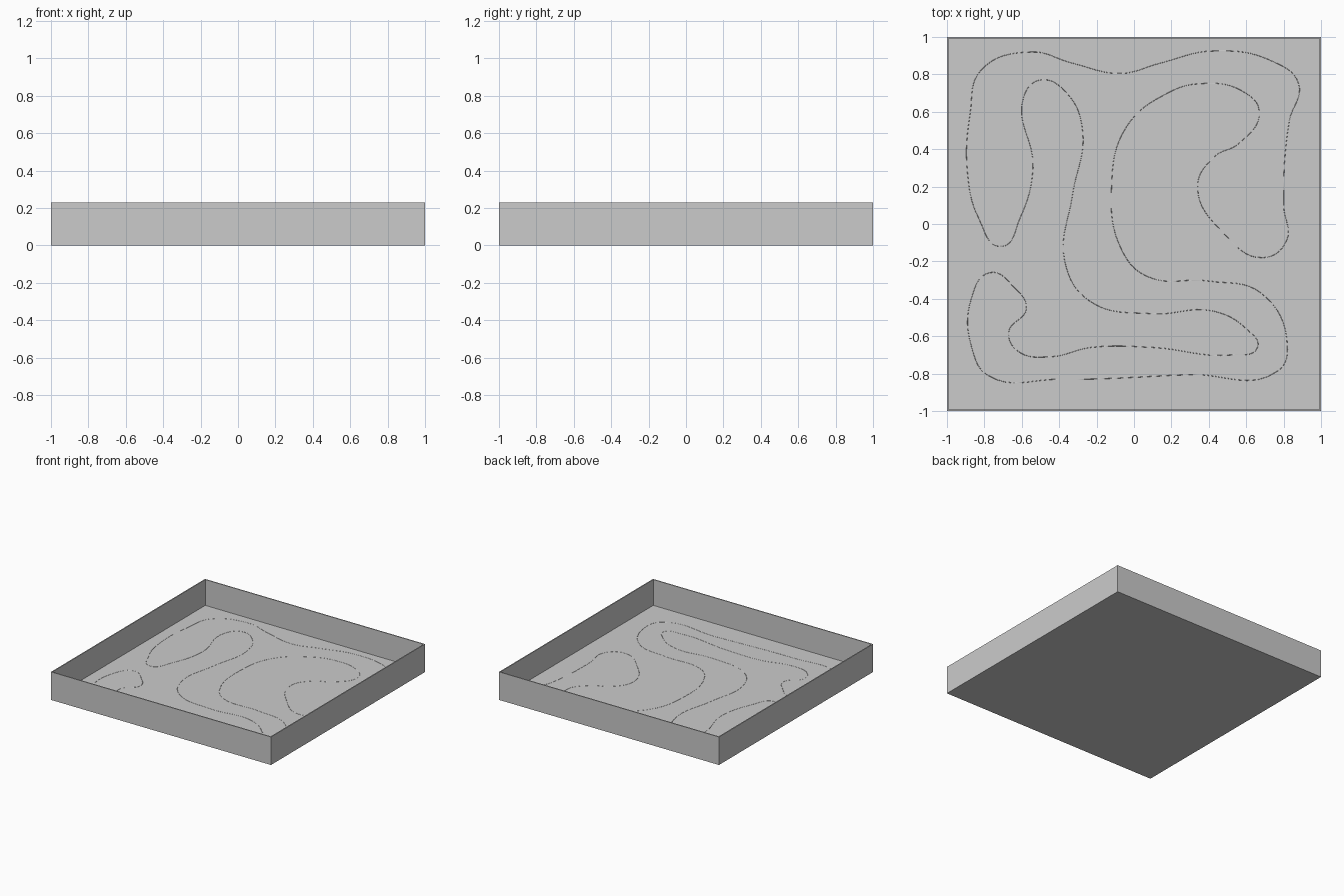
import bpy
import bmesh

if "Cube" in bpy.data.objects:
    bpy.data.objects.remove(bpy.data.objects["Cube"])

SIZE, HEIGHT, WALL, FLOOR = 2.0, 0.23, 0.012, 0.018

# Open tray: inset the top face and push it down to the floor level
bm = bmesh.new()
bmesh.ops.create_cube(bm, size=1)
for v in bm.verts:
    v.co = (v.co.x * SIZE, v.co.y * SIZE, (v.co.z + 0.5) * HEIGHT)
top = max(bm.faces, key=lambda f: f.calc_center_median().z)
bmesh.ops.inset_region(bm, faces=[top], thickness=WALL)
res = bmesh.ops.extrude_face_region(bm, geom=[top])
bmesh.ops.delete(bm, geom=[top], context='FACES_ONLY') if top.is_valid else None
for v in [g for g in res["geom"] if isinstance(g, bmesh.types.BMVert)]:
    v.co.z = FLOOR
bmesh.ops.recalc_face_normals(bm, faces=bm.faces)
mesh = bpy.data.meshes.new("tray")
bm.to_mesh(mesh)
bm.free()
bpy.context.collection.objects.link(bpy.data.objects.new("tray", mesh))

# Winding closed line lying on the tray floor
path = [(-0.82, 0.82), (-0.55, 0.92), (-0.33, 0.86), (-0.07, 0.805), (0.14, 0.86),
        (0.42, 0.925), (0.74, 0.87), (0.88, 0.75), (0.83, 0.55), (0.80, 0.1),
        (0.815, -0.09), (0.69, -0.18), (0.48, -0.05), (0.34, 0.2), (0.43, 0.36),
        (0.56, 0.43), (0.67, 0.6), (0.58, 0.71), (0.35, 0.75), (0.18, 0.70),
        (-0.04, 0.52), (-0.12, 0.2), (-0.06, -0.15), (0.07, -0.28), (0.4, -0.305),
        (0.68, -0.37), (0.82, -0.65), (0.77, -0.785), (0.3, -0.805), (-0.4, -0.83),
        (-0.78, -0.81), (-0.865, -0.67), (-0.87, -0.4), (-0.77, -0.26),
        (-0.64, -0.34), (-0.575, -0.45), (-0.67, -0.58), (-0.62, -0.68),
        (-0.45, -0.71), (-0.23, -0.66), (0.1, -0.66), (0.52, -0.70), (0.66, -0.66),
        (0.6, -0.56), (0.42, -0.465), (0.1, -0.48), (-0.24, -0.41), (-0.37, -0.2),
        (-0.33, 0.15), (-0.275, 0.5), (-0.36, 0.7), (-0.5, 0.77), (-0.59, 0.68),
        (-0.54, 0.3), (-0.61, 0.03), (-0.71, -0.12), (-0.83, 0.03), (-0.89, 0.27),
        (-0.875, 0.6)]
curve = bpy.data.curves.new("floor_line", 'CURVE')
curve.dimensions = '3D'
curve.bevel_depth = 0.0015
curve.bevel_resolution = 0
curve.resolution_u = 8
spline = curve.splines.new('BEZIER')
spline.bezier_points.add(len(path) - 1)
for p, (x, y) in zip(spline.bezier_points, path):
    p.co = (x, y, FLOOR)
    p.handle_left_type = p.handle_right_type = 'AUTO'
spline.use_cyclic_u = True
bpy.context.collection.objects.link(bpy.data.objects.new("floor_line", curve))
